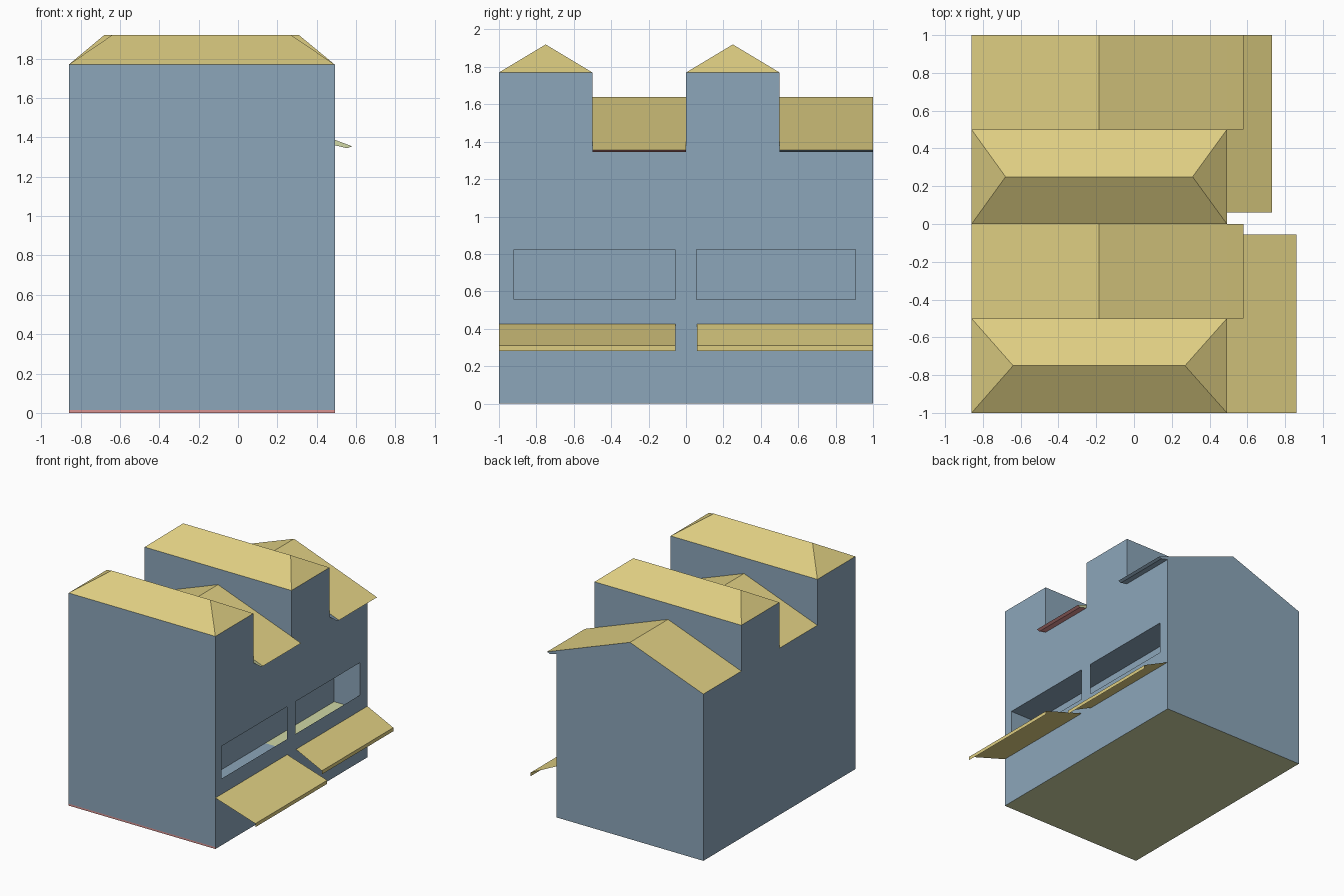
import bpy
import bmesh
from mathutils import Vector

if "Cube" in bpy.data.objects:
    bpy.data.objects.remove(bpy.data.objects["Cube"])


def srgb(r, g, b):
    return tuple((c / 255 / 12.92) if c < 10 else ((c / 255 + 0.055) / 1.055) ** 2.4
                 for c in (r, g, b)) + (1.0,)


MATS = {}
for key, rgb in {"blue_wall": (140, 166, 186), "tan_roof": (222, 206, 130),
                 "pale_green": (208, 215, 165), "soft_red": (218, 146, 145)}.items():
    MATS[key] = bpy.data.materials.new(key)
    MATS[key].diffuse_color = srgb(*rgb)


def sheet(name, faces):
    """faces: list of (points, facing direction, colour)."""
    bm = bmesh.new()
    me = bpy.data.meshes.new(name)
    slots = []
    for pts, facing, colour in faces:
        f = bm.faces.new([bm.verts.new(p) for p in pts])
        f.normal_update()
        if f.normal.dot(Vector(facing)) < 0:
            f.normal_flip()
        if colour not in slots:
            slots.append(colour)
            me.materials.append(MATS[colour])
        f.material_index = slots.index(colour)
    bmesh.ops.remove_doubles(bm, verts=bm.verts, dist=0.0005)
    bm.to_mesh(me)
    bm.free()
    ob = bpy.data.objects.new(name, me)
    bpy.context.collection.objects.link(ob)
    return ob


def rect_x(x, y0, y1, z0, z1):
    return [(x, y0, z0), (x, y1, z0), (x, y1, z1), (x, y0, z1)]


def rect_y(y, x0, x1, z0, z1):
    return [(x0, y, z0), (x1, y, z0), (x1, y, z1), (x0, y, z1)]


def rect_z(z, x0, x1, y0, y1):
    return [(x0, y0, z), (x1, y0, z), (x1, y1, z), (x0, y1, z)]


LEFT, RIGHT = -0.86, 0.492
MID = (LEFT + RIGHT) / 2
WALL, LOW, RIDGE, PEAK = 1.77, 1.388, 1.638, 1.92
B, T, P, R = "blue_wall", "tan_roof", "pale_green", "soft_red"
XN, XP, YN, YP, ZN, ZP = (-1, 0, 0), (1, 0, 0), (0, -1, 0), (0, 1, 0), (0, 0, -1), (0, 0, 1)

# outer walls: front with red base strip, gabled back, floor
sheet("base_and_end_walls", [
    (rect_z(0, LEFT, RIGHT, -1, 1), ZN, P),
    (rect_y(-1, LEFT, RIGHT, 0, 0.015), YN, R),
    (rect_y(-1, LEFT, RIGHT, 0.015, WALL), YN, B),
    ([(LEFT, 1, 0), (RIGHT, 1, 0), (RIGHT, 1, LOW), (MID, 1, RIDGE), (LEFT, 1, LOW)], YP, B),
])

# stepped left wall
bands = [(-1, -0.5, WALL), (-0.5, 0, LOW), (0, 0.5, WALL), (0.5, 1, LOW)]
sheet("left_wall", [(rect_x(LEFT, a, b, 0, h), XN, B) for a, b, h in bands])

# stepped right wall with two window openings
WZ0, WZ1 = 0.555, 0.825
wall = [(rect_x(RIGHT, -1, 1, 0, WZ0), XP, B)]
wall += [(rect_x(RIGHT, a, b, WZ0, WZ1), XP, B)
         for a, b in ((-1, -0.92), (-0.06, 0.055), (0.905, 1))]
wall += [(rect_x(RIGHT, a, b, WZ1, h), XP, B) for a, b, h in bands]
sheet("right_wall", wall)

# shared recess behind the windows
BACK, FLOOR = RIGHT - 0.24, 0.435
sheet("window_recess", [
    (rect_x(BACK, -0.92, 0.905, FLOOR, WZ1), XP, B),
    (rect_z(WZ1, BACK, RIGHT, -0.92, 0.905), ZN, B),
    (rect_y(-0.92, BACK, RIGHT, FLOOR, WZ1), YP, B),
    (rect_y(0.905, BACK, RIGHT, FLOOR, WZ1), YN, B),
    (rect_z(FLOOR, BACK, RIGHT, -0.92, 0), ZP, B),
    (rect_z(FLOOR, BACK, RIGHT, 0, 0.905), ZP, P),
])

# raised wall sides above the gable roofs
sheet("raised_wall_sides", [
    ([(LEFT, y, LOW), (MID, y, RIDGE), (RIGHT, y, LOW), (RIGHT, y, WALL), (LEFT, y, WALL)], d, B)
    for y, d in ((-0.5, YP), (0, YN), (0.5, YP))])

# hip roofs
for name, y0, xa, xb in (("front_hip_roof", -1, -0.64, 0.27), ("rear_hip_roof", 0, -0.68, 0.31)):
    y1, ym = y0 + 0.5, y0 + 0.25
    a, b, c, d = [(x, y, WALL) for x, y in ((LEFT, y0), (RIGHT, y0), (RIGHT, y1), (LEFT, y1))]
    e, f = (xa, ym, PEAK), (xb, ym, PEAK)
    sheet(name, [(q, ZP, T) for q in ([a, b, f, e], [c, d, e, f], [b, c, f], [d, a, e])])

# low gable roofs with an overhanging eave on the right
for name, y0, under, end in (("front_gable_roof", -0.5, R, P), ("rear_gable_roof", 0.5, B, B)):
    y1 = y0 + 0.5

    def strip(p, q):
        return [(p[0], y0, p[1]), (q[0], y0, q[1]), (q[0], y1, q[1]), (p[0], y1, p[1])]

    eave = [(RIGHT, LOW), (0.58, 1.355), (0.555, 1.345), (RIGHT, 1.36)]
    faces = [(strip((LEFT, LOW), (MID, RIDGE)), ZP, T),
             (strip((MID, RIDGE), eave[0]), ZP, T),
             (strip(eave[0], eave[1]), ZP, T),
             (strip(eave[1], eave[2]), (1, 0, -1), under),
             (strip(eave[2], eave[3]), ZN, under)]
    faces += [([(x, y, z) for x, z in eave], d, end) for y, d in ((y0, YN), (y1, YP))]
    sheet(name, faces)

# thin sloping awnings with a turned-down lip
for name, y0, y1, x in (("front_awning", -1, -0.055, 0.86), ("rear_awning", 0.06, 1, 0.73)):
    sheet(name, [
        ([(RIGHT, y0, 0.425), (x, y0, 0.31), (x, y1, 0.31), (RIGHT, y1, 0.425)], ZP, T),
        (rect_x(x, y0, y1, 0.28, 0.31), XP, T)])

# centre the whole model on x = 0
for ob in bpy.context.collection.objects:
    ob.data.update()

for m in bpy.data.materials:
    if m.users and not m.is_grease_pencil:
        m.use_nodes = True
        m.node_tree.nodes["Principled BSDF"].inputs["Base Color"].default_value = m.diffuse_color
